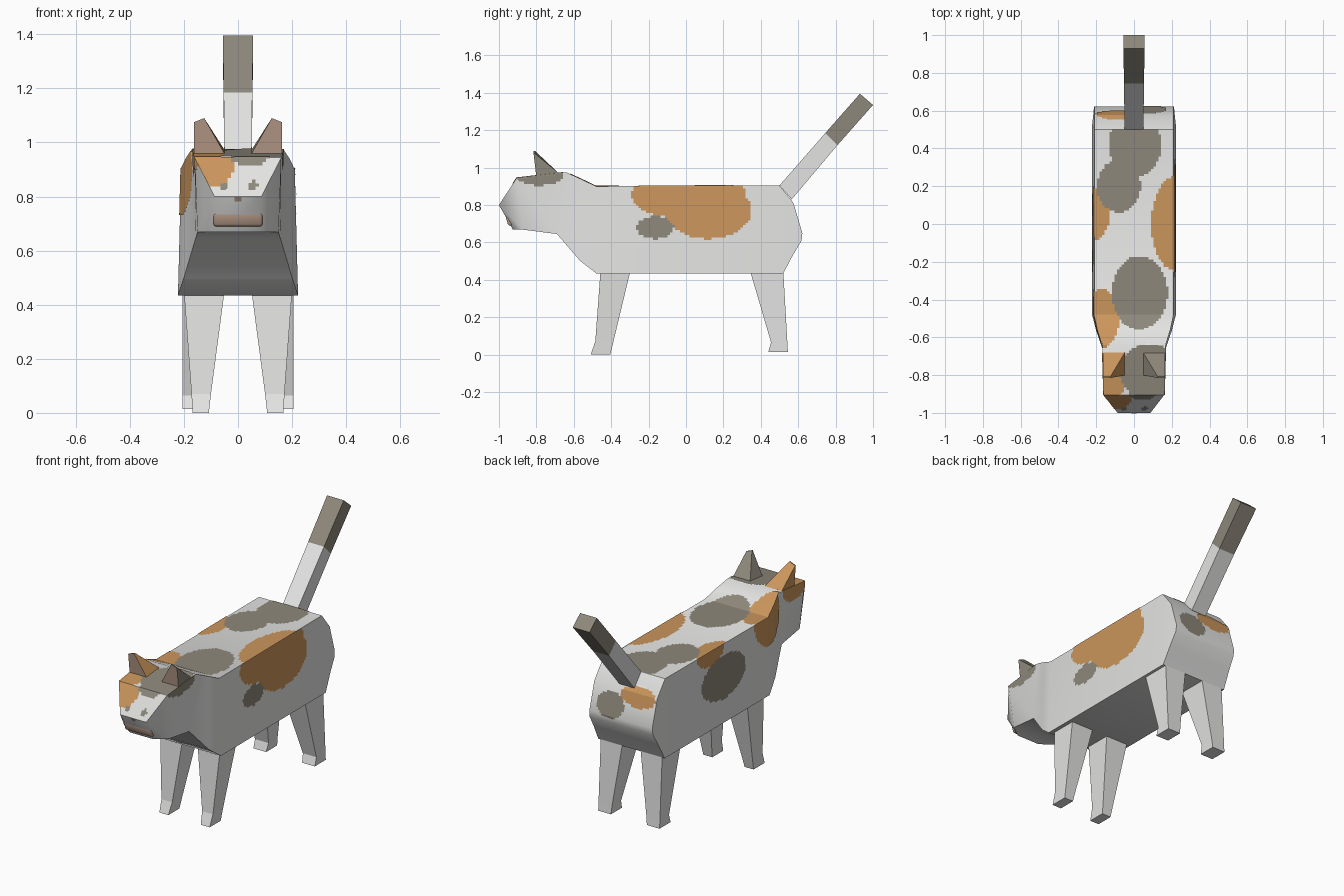
import bpy, bmesh, math
from mathutils import Vector

if "Cube" in bpy.data.objects:
    bpy.data.objects.remove(bpy.data.objects["Cube"])


def material(name, rgb):
    m = bpy.data.materials.new(name)
    lin = [((c / 255 + 0.055) / 1.055) ** 2.4 for c in rgb]
    m.diffuse_color = (*lin, 1)
    m.use_nodes = True
    m.node_tree.nodes["Principled BSDF"].inputs["Base Color"].default_value = m.diffuse_color
    return m


WHITE, ORANGE, GREY, PINK = 0, 1, 2, 3
MATS = [material("white_fur", (228, 228, 227)), material("orange_fur", (203, 150, 92)),
        material("grey_fur", (142, 136, 123)), material("pink_skin", (182, 154, 136))]


def loft(rings):
    """Skin four-point rings into a closed shape."""
    bm = bmesh.new()
    vs = [[bm.verts.new(p) for p in r] for r in rings]
    for a, b in zip(vs, vs[1:]):
        for i in range(4):
            j = (i + 1) % 4
            bm.faces.new((a[i], a[j], b[j], b[i]))
    bm.faces.new(vs[0])
    bm.faces.new(vs[-1])
    bmesh.ops.recalc_face_normals(bm, faces=bm.faces[:])
    return bm


def finish(name, bm, rule=lambda f: WHITE, smooth=None):
    bm.normal_update()
    for f in bm.faces:
        f.material_index = rule(f)
    me = bpy.data.meshes.new(name)
    bm.to_mesh(me)
    bm.free()
    for m in MATS:
        me.materials.append(m)
    ob = bpy.data.objects.new(name, me)
    bpy.context.collection.objects.link(ob)
    if smooth:
        bpy.ops.object.select_all(action='DESELECT')
        ob.select_set(True)
        bpy.context.view_layer.objects.active = ob
        bpy.ops.object.shade_smooth_by_angle(angle=math.radians(smooth))
    return ob


# Body and head: (y, z, half width) for the top and the bottom of each section
SECTIONS = [
    ((0.622, 0.65, 0.21), (0.618, 0.61, 0.212)),
    ((0.575, 0.81, 0.21), (0.573, 0.535, 0.216)),
    ((0.50, 0.905, 0.21), (0.52, 0.435, 0.222)),
    ((-0.48, 0.90, 0.21), (-0.48, 0.435, 0.222)),
    ((-0.56, 0.938, 0.192), (-0.565, 0.50, 0.20)),
    ((-0.64, 0.975, 0.168), (-0.69, 0.645, 0.157)),
    ((-0.905, 0.945, 0.16), (-0.87, 0.668, 0.15)),
    ((-1.0, 0.80, 0.087), (-0.925, 0.668, 0.075)),
]


def body_mesh():
    bm = loft([[(-t[2], t[0], t[1]), (t[2], t[0], t[1]),
                (b[2], b[0], b[1]), (-b[2], b[0], b[1])] for t, b in SECTIONS])
    bmesh.ops.triangulate(bm, faces=bm.faces[:])
    bm.normal_update()
    return bm


finish("body", body_mesh(), smooth=45)

# Coat spots per side: (colour, centre u, centre v, radius u, radius v)
SPOTS = {
    "right": [(GREY, -0.165, 0.68, 0.10, 0.06), (ORANGE, 0.12, 0.77, 0.23, 0.15),
              (ORANGE, 0.05, 0.86, 0.27, 0.12), (ORANGE, -0.09, 0.85, 0.20, 0.11),
              (GREY, -0.785, 0.965, 0.13, 0.06)],
    "left": [(GREY, -0.05, 0.71, 0.21, 0.13), (ORANGE, 0.07, 0.90, 0.13, 0.085),
             (ORANGE, -0.50, 0.88, 0.15, 0.15), (ORANGE, -0.81, 0.96, 0.13, 0.09)],
    "top": [(GREY, 0.03, -0.365, 0.148, 0.195), (GREY, 0.005, 0.42, 0.14, 0.17),
            (GREY, -0.08, 0.20, 0.115, 0.14), (ORANGE, 0.22, 0.0, 0.127, 0.25),
            (ORANGE, -0.215, 0.05, 0.085, 0.14), (ORANGE, -0.17, -0.50, 0.09, 0.155),
            (GREY, 0.08, -0.78, 0.155, 0.145), (GREY, 0.12, -0.88, 0.15, 0.06),
            (ORANGE, -0.14, -0.81, 0.10, 0.13)],
    "face": [(ORANGE, -0.115, 0.905, 0.10, 0.07), (GREY, 0.045, 0.955, 0.075, 0.045),
             (GREY, 0.055, 0.84, 0.018, 0.018), (GREY, -0.055, 0.84, 0.018, 0.018),
             (PINK, 0.0, 0.79, 0.012, 0.012)],
    "rump": [(ORANGE, -0.09, 0.79, 0.115, 0.055), (GREY, 0.08, 0.71, 0.09, 0.075)],
}


def coat(f):
    n, c = f.normal, f.calc_center_median()
    if abs(n.x) > 0.6:
        side, u, v = ("right" if n.x > 0 else "left"), c.y, c.z
    elif n.y < -0.6:
        side, u, v = "face", c.x, c.z
    elif n.y > 0.5:
        side, u, v = "rump", c.x, c.z
    elif n.z > 0.5:
        side, u, v = "top", c.x, c.y
    else:
        return WHITE
    for col, cu, cv, ru, rv in SPOTS[side]:
        if ((u - cu) / ru) ** 2 + ((v - cv) / rv) ** 2 < 1:
            return col
    return WHITE


# Coat patches: a finely cut copy of the body skin, kept only inside the spots
bm = body_mesh()
bmesh.ops.delete(bm, geom=[f for f in bm.faces if f.normal.z < -0.5], context='FACES')
STEP = 0.013
for axis, lo, hi in ((0, -0.208, 0.21), (2, 0.562, 0.975), (1, -0.995, 0.62)):
    normal = Vector([float(i == axis) for i in range(3)])
    for k in range(int((hi - lo) / STEP) + 1):
        bmesh.ops.bisect_plane(bm, geom=bm.verts[:] + bm.edges[:] + bm.faces[:],
                               plane_co=normal * (lo + k * STEP), plane_no=normal)
bm.normal_update()
bmesh.ops.delete(bm, geom=[f for f in bm.faces if coat(f) == WHITE], context='FACES')
bm.normal_update()
for v in bm.verts:
    v.co += v.normal * 0.003
finish("coat_patches", bm, coat)

# Legs: (z, inner x, outer x, front y, back y) per ring
LEGS = {
    "front_leg": [(0.0, 0.108, 0.168, -0.51, -0.405), (0.07, 0.10, 0.172, -0.485, -0.388),
                  (0.45, 0.05, 0.20, -0.457, -0.297)],
    "back_leg": [(0.015, 0.12, 0.205, 0.44, 0.545), (0.065, 0.115, 0.205, 0.455, 0.542),
                 (0.45, 0.06, 0.205, 0.342, 0.52)],
}
# Ear rings: base and ridge
for s, side in ((-1, "left"), (1, "right")):
    for name, rings in LEGS.items():
        finish(f"{name}_{side}", loft([[(s * a, f, z), (s * b, f, z), (s * b, r, z), (s * a, r, z)]
                                       for z, a, b, f, r in rings]))
    fur = ORANGE if s < 0 else GREY
    ear = loft([[(s * 0.045, -0.80, 0.95), (s * 0.163, -0.80, 0.95),
                 (s * 0.163, -0.675, 0.965), (s * 0.045, -0.675, 0.965)],
                [(s * 0.125, -0.815, 1.09), (s * 0.163, -0.815, 1.075),
                 (s * 0.163, -0.808, 1.075), (s * 0.125, -0.808, 1.09)]])
    finish(f"ear_{side}", ear, lambda f: PINK if f.normal.y < -0.8 else fur)

# Tail with a grey end
TAIL = [(0.50, 0.905, 0.565, 0.83, 0.05), (0.745, 1.185, 0.81, 1.12, 0.053),
        (0.93, 1.395, 1.0, 1.335, 0.056)]
finish("tail", loft([[(-w, y0, z0), (w, y0, z0), (w, y1, z1), (-w, y1, z1)]
                     for y0, z0, y1, z1, w in TAIL]),
       lambda f: GREY if f.calc_center_median().z > 1.16 else WHITE)

# Mouth: a small bevelled lip under the nose
bm = loft([[(x, -0.965, 0.738), (x, -0.90, 0.738), (x, -0.90, 0.69), (x, -0.95, 0.69)]
           for x in (-0.09, 0.09)])
bmesh.ops.bevel(bm, geom=bm.edges[:], offset=0.008, segments=2, profile=0.5, affect='EDGES')
finish("mouth", bm, lambda f: PINK, smooth=50)
